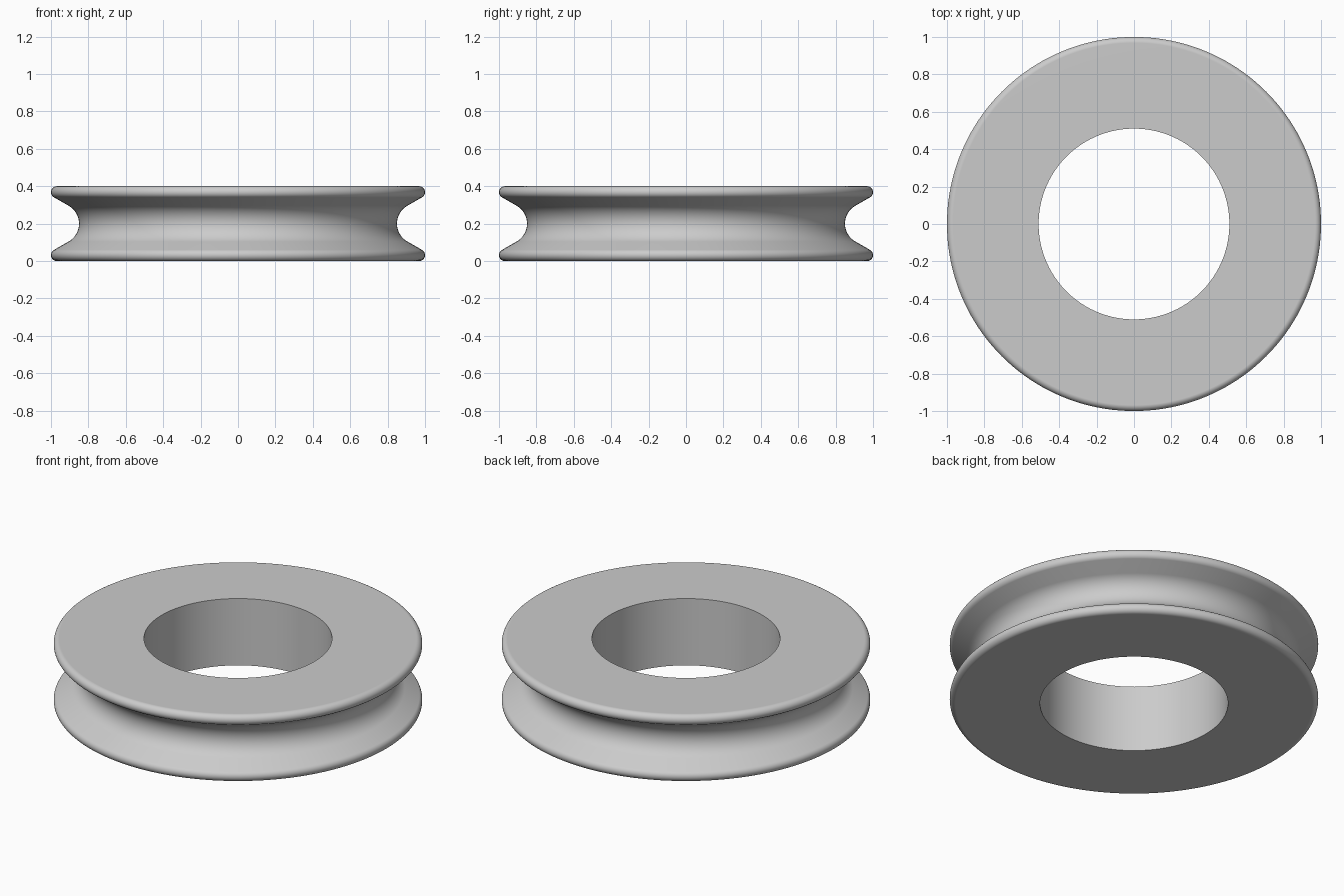
import bpy
import bmesh
from math import radians, sin, cos, pi
from mathutils import Vector

old = bpy.data.objects.get("Cube")
if old:
    bpy.data.objects.remove(old, do_unlink=True)

HEIGHT = 0.4
BORE = 0.51          # radius of the central hole
ROOT = 0.85          # radius at the bottom of the groove
GROOVE_R = 0.11      # groove rounding
SLOPE = radians(30)  # slope of the groove walls
RIM_R = 0.0318       # rim rounding, tangent to wall and flat face
SEGMENTS = 160


def arc(cx, cz, r, start, end, steps):
    """Points on an arc in the radius / height plane."""
    return [(cx + r * cos(start + (end - start) * i / steps),
             cz + r * sin(start + (end - start) * i / steps))
            for i in range(steps + 1)]


# Upper half of the section: bore, flat face, rounded rim, groove wall and root
mid = HEIGHT / 2
upper = [(BORE, HEIGHT)]
upper += arc(1 - RIM_R, HEIGHT - RIM_R, RIM_R, pi / 2, SLOPE - pi / 2, 12)
upper += arc(ROOT + GROOVE_R, mid, GROOVE_R, pi / 2 + SLOPE, pi, 12)

# Mirror it for the lower half
lower = [(r, HEIGHT - z) for r, z in reversed(upper[:-1])]
section = upper + lower

# Revolve the closed section
bm = bmesh.new()
verts = [bm.verts.new(Vector((r, 0, z))) for r, z in section]
edges = [bm.edges.new((v, verts[i - 1])) for i, v in enumerate(verts)]
bmesh.ops.spin(bm, geom=verts + edges, cent=(0, 0, 0), axis=(0, 0, 1),
               angle=2 * pi, steps=SEGMENTS, use_merge=True)
bmesh.ops.remove_doubles(bm, verts=bm.verts, dist=1e-5)
bmesh.ops.recalc_face_normals(bm, faces=bm.faces)
mesh = bpy.data.meshes.new("grooved_wheel")
bm.to_mesh(mesh)
bm.free()

wheel = bpy.data.objects.new("grooved_wheel", mesh)
bpy.context.collection.objects.link(wheel)

# Plain grey finish
grey = bpy.data.materials.new("light_grey")
grey.use_nodes = True
colour = (0.6, 0.6, 0.6, 1)
grey.diffuse_color = colour
grey.node_tree.nodes["Principled BSDF"].inputs["Base Color"].default_value = colour
mesh.materials.append(grey)

# Smooth curves, sharp bore edges, clean flat faces
bpy.ops.object.select_all(action='DESELECT')
wheel.select_set(True)
bpy.context.view_layer.objects.active = wheel
bpy.ops.object.shade_smooth_by_angle(angle=radians(30))
weighted = wheel.modifiers.new("flat_face_normals", 'WEIGHTED_NORMAL')
weighted.keep_sharp = True
